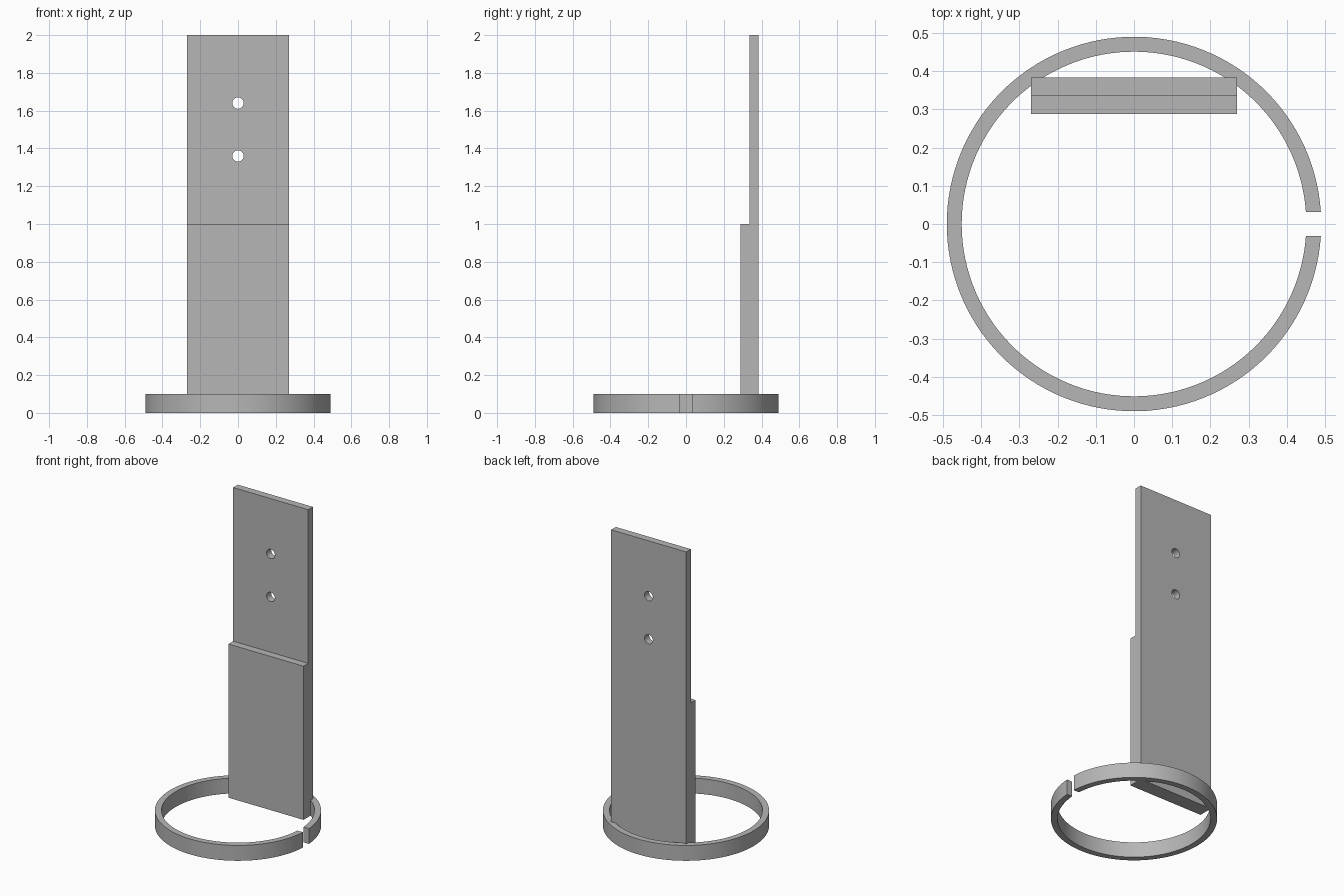
import bpy, bmesh
from math import asin, cos, sin, pi

if "Cube" in bpy.data.objects:
    bpy.data.objects.remove(bpy.data.objects["Cube"], do_unlink=True)

# Single grey material
GREY = (0.47, 0.47, 0.47, 1)
grey = bpy.data.materials.new("plain_grey")
grey.use_nodes = True
grey.diffuse_color = GREY
grey.node_tree.nodes["Principled BSDF"].inputs["Base Color"].default_value = GREY


def extrude_outline(name, outline, direction):
    """Make a closed solid from an outline pushed along a direction."""
    bm = bmesh.new()
    face = bm.faces.new([bm.verts.new(p) for p in outline])
    result = bmesh.ops.extrude_face_region(bm, geom=[face], use_keep_orig=True)
    moved = [g for g in result["geom"] if isinstance(g, bmesh.types.BMVert)]
    bmesh.ops.translate(bm, verts=moved, vec=direction)
    bmesh.ops.recalc_face_normals(bm, faces=bm.faces)
    mesh = bpy.data.meshes.new(name)
    bm.to_mesh(mesh)
    bm.free()
    mesh.materials.append(grey)
    obj = bpy.data.objects.new(name, mesh)
    bpy.context.collection.objects.link(obj)
    return obj


def smooth(obj):
    bpy.ops.object.select_all(action="DESELECT")
    obj.select_set(True)
    bpy.context.view_layer.objects.active = obj
    bpy.ops.object.shade_smooth_by_angle(angle=pi / 6)


def open_arc(radius, half_gap, steps=120):
    """Arc around z that leaves a parallel-sided gap on the +x side."""
    start = asin(half_gap / radius)
    sweep = 2 * pi - 2 * start
    angles = [start + sweep * i / steps for i in range(steps + 1)]
    return [(radius * cos(a), radius * sin(a), 0) for a in angles]


# Split ring base
OUTER, INNER, HALF_GAP, RING_HEIGHT = 0.49, 0.451, 0.031, 0.1
ring = extrude_outline(
    "split_ring",
    open_arc(OUTER, HALF_GAP) + open_arc(INNER, HALF_GAP)[::-1],
    (0, 0, RING_HEIGHT))
smooth(ring)

# Upright plate, thicker in its lower half
HALF_WIDTH, FRONT, STEP, BACK = 0.27, 0.288, 0.336, 0.384
profile = [(FRONT, 0), (BACK, 0), (BACK, 2), (STEP, 2), (STEP, 1), (FRONT, 1)]
plate = extrude_outline(
    "upright_plate",
    [(-HALF_WIDTH, y, z) for y, z in profile],
    (2 * HALF_WIDTH, 0, 0))

# Two screw holes through the thin upper half
for z in (1.36, 1.64):
    bpy.ops.mesh.primitive_cylinder_add(
        vertices=48, radius=0.03, depth=0.3,
        location=(0, (STEP + BACK) / 2, z), rotation=(pi / 2, 0, 0))
    cutter = bpy.context.object
    cutter.name = "hole_cutter"
    cutter.data.materials.append(grey)
    cutter.hide_render = True
    cut = plate.modifiers.new("screw_hole", "BOOLEAN")
    cut.operation = "DIFFERENCE"
    cut.solver = "EXACT"
    cut.object = cutter
    bpy.context.view_layer.objects.active = plate
    bpy.ops.object.modifier_apply(modifier=cut.name)
    bpy.data.objects.remove(cutter, do_unlink=True)
smooth(plate)
